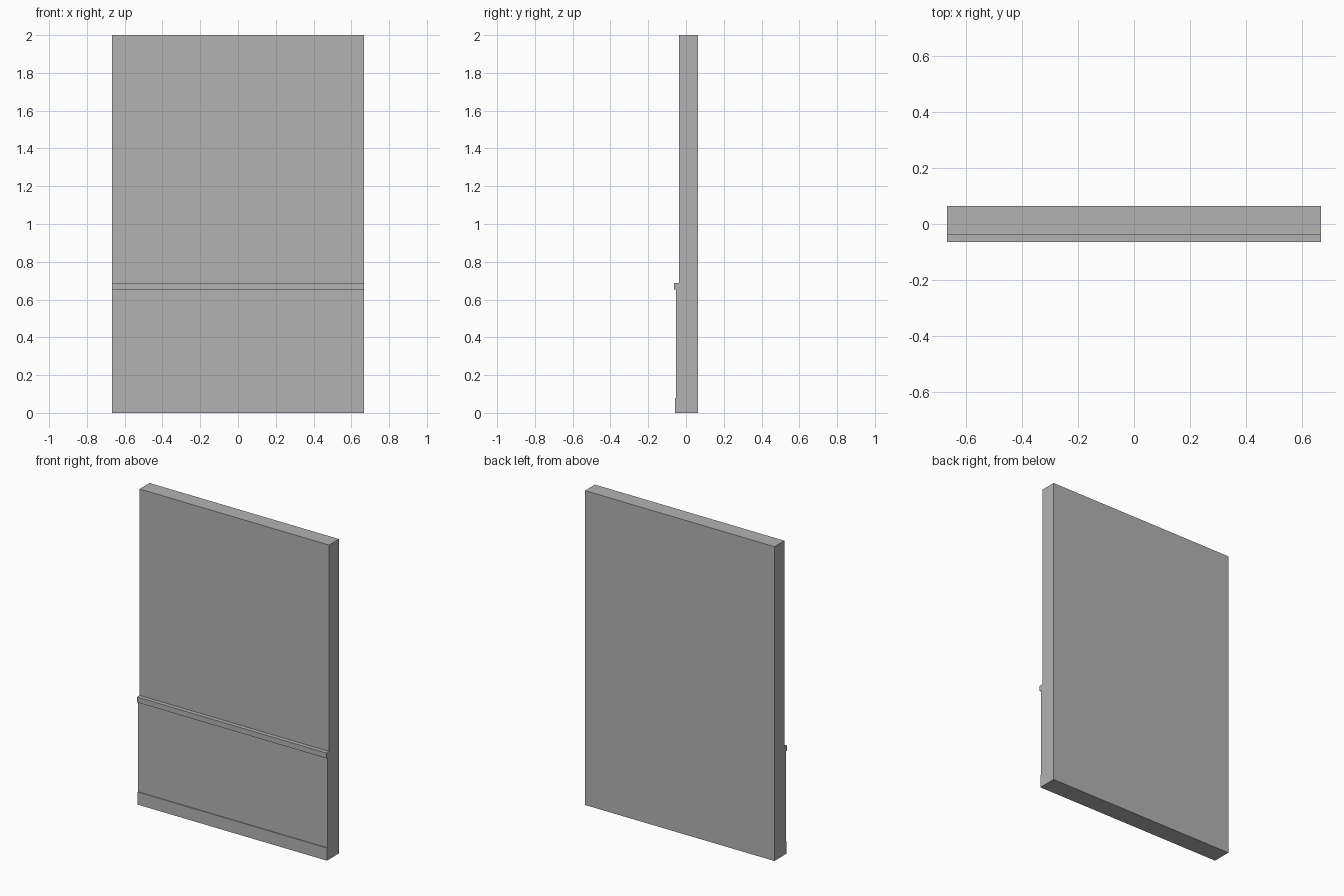
import bpy

# Remove the default cube
cube = bpy.data.objects.get("Cube")
if cube:
    bpy.data.objects.remove(cube, do_unlink=True)

WIDTH = 1.333
BACK = 0.0633
WALL_FRONT = -0.0367

# Plain grey paint
paint = bpy.data.materials.new("grey_paint")
paint.use_nodes = True
grey = (0.45, 0.45, 0.45, 1)
paint.diffuse_color = grey
paint.node_tree.nodes["Principled BSDF"].inputs["Base Color"].default_value = grey


def slab(name, front, back, bottom, top):
    """Full-width box between two depths and two heights."""
    bpy.ops.mesh.primitive_cube_add(
        size=1, location=(0, (front + back) / 2, (bottom + top) / 2))
    ob = bpy.context.object
    ob.name = name
    ob.scale = (WIDTH, back - front, top - bottom)
    bpy.ops.object.transform_apply(location=False, rotation=False, scale=True)
    ob.data.materials.append(paint)
    return ob


# Wall body, then the trim layered on its front
slab("wall", WALL_FRONT, BACK, 0, 2)
slab("wainscot_panel", -0.052, WALL_FRONT, 0.08, 0.653)
slab("chair_rail", -0.0633, WALL_FRONT, 0.653, 0.687)
slab("baseboard", -0.0575, WALL_FRONT, 0, 0.08)
